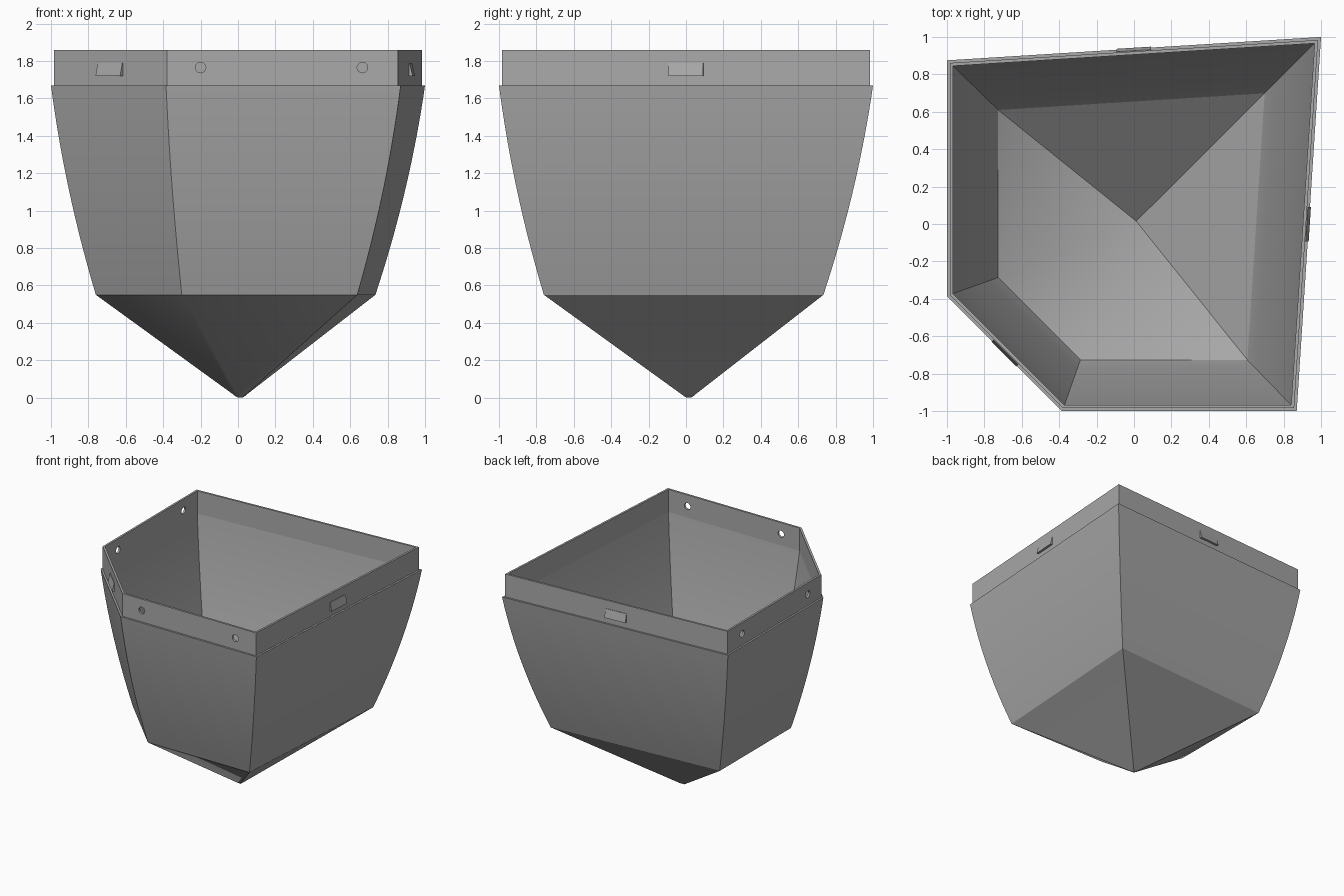
import bpy, bmesh, math
from mathutils import Vector, Matrix

if "Cube" in bpy.data.objects:
    bpy.data.objects.remove(bpy.data.objects["Cube"], do_unlink=True)

grey = bpy.data.materials.new("mid grey")
grey.use_nodes = True
colour = (0.4, 0.4, 0.4, 1)
grey.diffuse_color = colour
grey.node_tree.nodes["Principled BSDF"].inputs["Base Color"].default_value = colour

# Five-sided plan, counter-clockwise from the back right corner
PLAN = [Vector(p) for p in ((-1, 0.875), (-1, -0.385), (-0.385, -1), (0.87, -1), (1, 1))]
CENTRE = Vector((-0.05, -0.05))
APEX = Vector((0.012, 0.015))
SHOULDER, LEDGE, TOP = 0.55, 1.67, 1.86
RIM_STEP, WALL = 0.015, 0.032


def inset(poly, d):
    """Move every edge of a counter-clockwise polygon inwards by d."""
    out = []
    for i, p in enumerate(poly):
        a = (p - poly[i - 1]).normalized()
        b = (poly[(i + 1) % len(poly)] - p).normalized()
        na, nb = Vector((-a.y, a.x)), Vector((-b.y, b.x))
        out.append(p + (na + nb) * d / (1 + na.dot(nb)))
    return out


def scaled(poly, s, c):
    return [c + (p - c) * s for p in poly]


def loft(bm, rings, tip=None, closed=False):
    """Skin a list of (polygon, z) rings, optionally starting from a tip."""
    loops = [[bm.verts.new((p.x, p.y, z)) for p in poly] for poly, z in rings]
    n = len(loops[0])
    if tip is not None:
        t = bm.verts.new((APEX.x, APEX.y, tip))
        for i in range(n):
            bm.faces.new((t, loops[0][i], loops[0][(i + 1) % n]))
    pairs = list(zip(loops, loops[1:])) + ([(loops[-1], loops[0])] if closed else [])
    for a, b in pairs:
        for i in range(n):
            j = (i + 1) % n
            bm.faces.new((a[i], a[j], b[j], b[i]))


def finish(bm, name):
    me = bpy.data.meshes.new(name)
    bm.to_mesh(me)
    bm.free()
    me.materials.append(grey)
    ob = bpy.data.objects.new(name, me)
    bpy.context.collection.objects.link(ob)
    return ob


def activate(ob):
    bpy.ops.object.select_all(action='DESELECT')
    ob.select_set(True)
    bpy.context.view_layer.objects.active = ob


def smooth(ob):
    activate(ob)
    bpy.ops.object.shade_smooth_by_angle(angle=math.radians(30))


# Bowed side walls, as rings from shoulder to ledge
STEPS = 14
sides = []
for k in range(STEPS + 1):
    t = k / STEPS
    s = 0.7475 + 0.2525 * t + 0.1 * t * (1 - t)
    sides.append((scaled(PLAN, s, CENTRE), SHOULDER + (LEDGE - SHOULDER) * t))

# Outer shell with blunt tip and narrow ledge
bm = bmesh.new()
base = sides[0][0]
blunt = [(scaled(base, f, APEX), z) for f, z in ((0.015, 0.001), (0.03, 0.006), (0.05, 0.018))]
loft(bm, blunt + sides + [(inset(PLAN, RIM_STEP), LEDGE)], tip=0)
smooth(finish(bm, "outer_shell"))

# Inner lining, facing inwards
bm = bmesh.new()
lining = [(inset(poly, WALL), z) for poly, z in sides]
lining[0] = (inset(base, 0.034), SHOULDER + 0.015)
loft(bm, lining, tip=0.035)
bmesh.ops.reverse_faces(bm, faces=bm.faces[:])
smooth(finish(bm, "inner_lining"))

# Upright rim band
bm = bmesh.new()
outer, inner = inset(PLAN, RIM_STEP), inset(PLAN, WALL)
loft(bm, [(outer, LEDGE), (outer, TOP), (inner, TOP), (inner, LEDGE)], closed=True)
rim = finish(bm, "rim")

# Screw holes through the front and right-hand rim walls
bm = bmesh.new()
for along in (-0.2, 0.665):
    for pos, axis in (((along, -0.975, 1.765), 'X'), ((-0.975, along, 1.765), 'Y')):
        m = Matrix.Translation(pos) @ Matrix.Rotation(math.pi / 2, 4, axis)
        bmesh.ops.create_cone(bm, cap_ends=True, segments=24, radius1=0.028,
                              radius2=0.028, depth=0.1, matrix=m)
cutter = finish(bm, "hole_cutter")
cutter.hide_render = True
cut = rim.modifiers.new("holes", 'BOOLEAN')
cut.object, cut.operation, cut.solver = cutter, 'DIFFERENCE', 'EXACT'
activate(rim)
bpy.ops.object.modifier_apply(modifier=cut.name)
bpy.data.objects.remove(cutter, do_unlink=True)
smooth(rim)

# Wedge-shaped snap clips at the middle of the other three rim walls
for name, i in (("chamfer_clip", 1), ("side_clip", 3), ("back_clip", 4)):
    a, b = outer[i], outer[(i + 1) % 5]
    along = (b - a).normalized()
    out = Vector((along.y, -along.x))
    mid = (a + b) / 2
    bm = bmesh.new()
    ends = []
    for side in (-0.093, 0.093):
        ends.append([bm.verts.new((*(mid + along * side + out * d), z))
                     for d, z in ((-0.002, 1.72), (0.02, 1.72), (0.004, 1.79), (-0.002, 1.79))])
    for end in ends:
        bm.faces.new(end)
    for k in range(4):
        j = (k + 1) % 4
        bm.faces.new((ends[0][k], ends[0][j], ends[1][j], ends[1][k]))
    bmesh.ops.recalc_face_normals(bm, faces=bm.faces[:])
    finish(bm, name)
